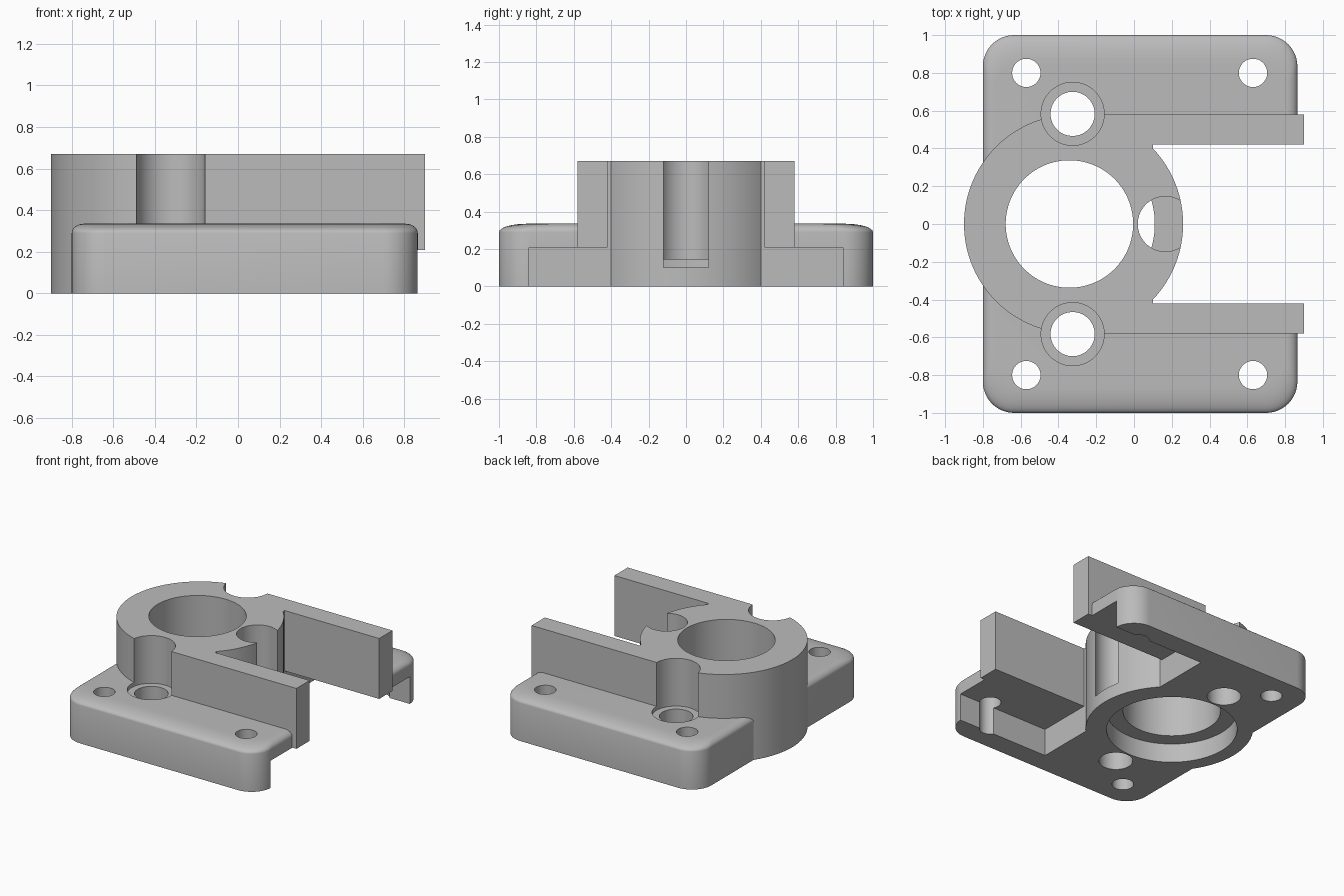
import bpy, bmesh, math

if "Cube" in bpy.data.objects:
    bpy.data.objects.remove(bpy.data.objects["Cube"])

grey = bpy.data.materials.new("plain grey")
grey.diffuse_color = (0.5, 0.5, 0.5, 1)
grey.use_nodes = True
grey.node_tree.nodes["Principled BSDF"].inputs["Base Color"].default_value = grey.diffuse_color


def make(name, bm):
    bmesh.ops.recalc_face_normals(bm, faces=bm.faces)
    me = bpy.data.meshes.new(name)
    bm.to_mesh(me)
    bm.free()
    ob = bpy.data.objects.new(name, me)
    me.materials.append(grey)
    bpy.context.collection.objects.link(ob)
    return ob


def loft(name, rings):
    bm = bmesh.new()
    loops = [[bm.verts.new(p) for p in r] for r in rings]
    n = len(loops[0])
    for a, b in zip(loops, loops[1:]):
        for i in range(n):
            j = (i + 1) % n
            bm.faces.new((a[i], a[j], b[j], b[i]))
    bm.faces.new(loops[0][::-1])
    bm.faces.new(loops[-1])
    return make(name, bm)


def cyl(name, x, y, r, z0, z1, n=64):
    ang = [2 * math.pi * (i + 0.5) / n for i in range(n)]
    return loft(name, [[(x + r * math.cos(a), y + r * math.sin(a), z) for a in ang]
                       for z in (z0, z1)])


def box(name, x0, x1, y0, y1, z0, z1):
    return loft(name, [[(x0, y0, z), (x1, y0, z), (x1, y1, z), (x0, y1, z)]
                       for z in (z0, z1)])


def combine(ob, tool, op):
    m = ob.modifiers.new("bool", 'BOOLEAN')
    m.object, m.operation, m.solver = tool, op, 'EXACT'
    bpy.context.view_layer.objects.active = ob
    bpy.ops.object.modifier_apply(modifier=m.name)
    bpy.data.objects.remove(tool, do_unlink=True)


# Rounded base plate with a shallow softened top rim
HX, HY, R, CX = 0.8325, 1.0, 0.165, 0.0325
outline = []
for q, (sx, sy) in enumerate([(1, 1), (-1, 1), (-1, -1), (1, -1)]):
    for k in range(13):
        a = math.pi / 2 * (q + k / 12)
        outline.append((sx * (HX - R) + R * math.cos(a), sy * (HY - R) + R * math.sin(a)))
rings = [[(CX + x, y, 0) for x, y in outline]]
for k in range(9):
    t = math.pi / 2 * k / 8
    fx = 1 - 0.06 * (1 - math.cos(t)) / HX
    fy = 1 - 0.15 * (1 - math.cos(t)) / HY
    rings.append([(CX + x * fx, y * fy, 0.29 + 0.045 * math.sin(t)) for x, y in outline])
body = loft("mount_body", rings)

# Open slot and the shallow pocket under the arms
combine(body, box("slot", 0.1, 1.2, -0.42, 0.42, -0.1, 0.8), 'DIFFERENCE')
combine(body, box("pocket", 0.1, 1.2, -0.84, 0.84, -0.1, 0.208), 'DIFFERENCE')

# Round hub, its square shoulder and the two arms
hub = cyl("hub", -0.32, 0, 0.58, 0, 0.67, 128)
combine(hub, box("shoulder", -0.32, 0.1, -0.58, 0.58, 0, 0.67), 'UNION')
for s in (-1, 1):
    y0, y1 = sorted((s * 0.42, s * 0.58))
    combine(hub, box("arm", 0.0, 0.9, y0, y1, 0.208, 0.67), 'UNION')
combine(body, hub, 'UNION')

# Main bore, its counterbore from below, and the cable groove
combine(body, cyl("bore", -0.342, 0, 0.3375, -0.1, 0.8, 96), 'DIFFERENCE')
combine(body, cyl("counterbore", -0.342, 0, 0.452, -0.1, 0.145, 96), 'DIFFERENCE')
combine(body, cyl("groove", 0.166, 0, 0.146, 0.1, 0.8, 48), 'DIFFERENCE')

# Bolt seats, bolt holes and corner holes
for s in (-1, 1):
    combine(body, cyl("seat", -0.325, s * 0.583, 0.167, 0.305, 0.8), 'DIFFERENCE')
    combine(body, cyl("bolt", -0.325, s * 0.583, 0.117, -0.1, 0.8, 48), 'DIFFERENCE')
    for x in (-0.57, 0.63):
        combine(body, cyl("corner_hole", x, s * 0.8, 0.075, -0.1, 0.8, 40), 'DIFFERENCE')

bpy.ops.object.select_all(action='DESELECT')
body.select_set(True)
bpy.context.view_layer.objects.active = body
bpy.ops.object.shade_smooth_by_angle(angle=math.radians(30))
